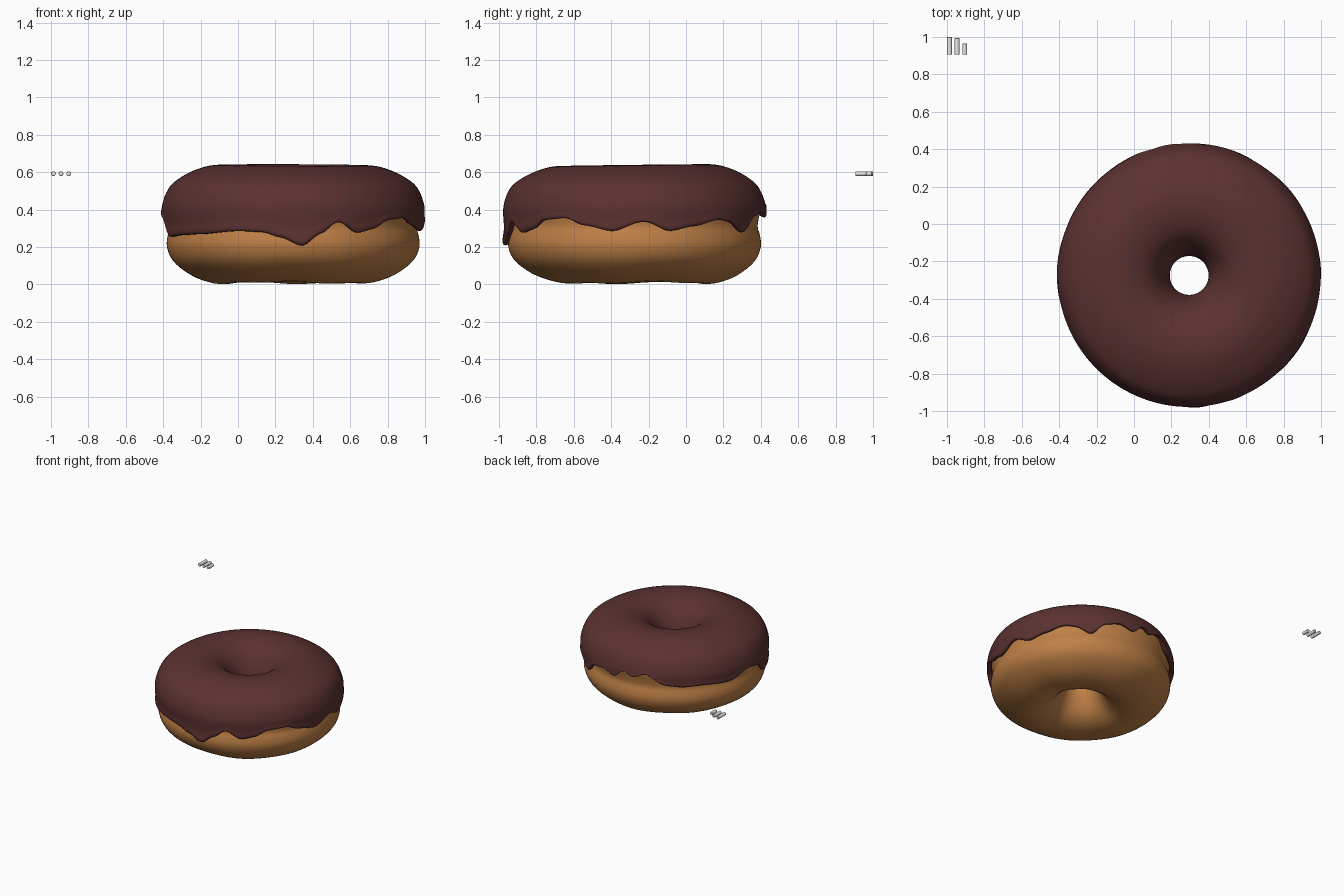
import bpy, math
from mathutils import Vector

if "Cube" in bpy.data.objects:
    bpy.data.objects.remove(bpy.data.objects["Cube"])

CX, CY, N = 0.295, -0.275, 160


def material(name, col):
    m = bpy.data.materials.new(name)
    m.diffuse_color = (*col, 1)
    m.use_nodes = True
    m.node_tree.nodes["Principled BSDF"].inputs["Base Color"].default_value = m.diffuse_color
    return m


dough_mat = material("golden dough", (0.52, 0.215, 0.062))
icing_mat = material("chocolate icing", (0.105, 0.031, 0.031))
grey_mat = material("light grey", (0.8, 0.8, 0.8))


def catmull(pts, steps, closed):
    """Smooth curve through the points."""
    n, out = len(pts), []
    get = (lambda i: Vector(pts[i % n])) if closed else (lambda i: Vector(pts[max(0, min(n - 1, i))]))
    for i in range(n if closed else n - 1):
        a, b, c, d = (get(i + k) for k in (-1, 0, 1, 2))
        for s in range(steps):
            t = s / steps
            out.append(0.5 * (2 * b + (c - a) * t + (2 * a - 5 * b + 4 * c - d) * t * t
                              + (3 * b - a - 3 * c + d) * t ** 3))
    if not closed:
        out.append(get(n - 1))
    return out


def sweep(name, profile_at, closed, mat):
    """Revolve a profile that may change with the angle."""
    verts, faces = [], []
    for i in range(N):
        a = 2 * math.pi * i / N
        prof = profile_at(a)
        rows = len(prof)
        verts += [(CX + r * math.cos(a), CY + r * math.sin(a), z) for r, z in prof]
    for i in range(N):
        j = (i + 1) % N
        for k in range(rows if closed else rows - 1):
            l = (k + 1) % rows
            faces.append((i * rows + k, j * rows + k, j * rows + l, i * rows + l))
    me = bpy.data.meshes.new(name)
    me.from_pydata(verts, [], faces)
    me.materials.append(mat)
    for p in me.polygons:
        p.use_smooth = True
    ob = bpy.data.objects.new(name, me)
    bpy.context.collection.objects.link(ob)
    return ob


# Dough ring with a soft waist and slightly uneven underside
dough_pts = [(.395, .009), (.495, .03), (.575, .07), (.645, .13), (.675, .2), (.671, .26),
             (.658, .31), (.667, .37), (.677, .42), (.66, .48), (.62, .53), (.535, .58),
             (.42, .61), (.3, .6), (.21, .55), (.15, .46), (.12, .35), (.118, .27),
             (.14, .18), (.2, .08), (.29, .025)]
dough_curve = catmull(dough_pts, 3, True)


def dough_profile(a):
    lump = 0.005 * math.sin(3 * a + 0.6) + 0.003 * math.sin(7 * a)
    return [(p.x, p.y + lump * max(0, 1 - p.y / 0.2)) for p in dough_curve]


sweep("dough_ring", dough_profile, True, dough_mat)

# Icing: lower edge height by angle in degrees (drips and gaps)
edge = [(4, .33), (16, .28), (27, .305), (40, .34), (46, .33), (57, .27), (66, .36), (76, .385),
        (85, .35), (92, .42), (98, .385), (107, .425), (119, .345), (130, .33), (141, .335),
        (161, .32), (176, .375), (187, .35), (198, .25), (211, .26), (224, .265), (245, .28),
        (256, .275), (264, .25), (274, .205), (283, .27), (290, .33), (300, .27), (308, .29),
        (317, .34), (328, .35), (337, .31), (350, .28)]


def edge_z(a):
    d = math.degrees(a)
    if d < edge[0][0]:
        d += 360
    ring = edge + [(edge[0][0] + 360, edge[0][1])]
    for (a0, z0), (a1, z1) in zip(ring, ring[1:]):
        if a0 <= d <= a1:
            t = (d - a0) / (a1 - a0)
            return z0 + (z1 - z0) * t * t * (3 - 2 * t)


top_curve = catmull([(.105, .36), (.128, .46), (.2, .57), (.3, .625), (.425, .637),
                     (.545, .602), (.645, .54), (.684, .48)], 4, False)
side = catmull([(.684, .48), (.702, .42), (.703, .37), (.698, .31), (.699, .26), (.711, .2)], 6, False)


def side_r(z):
    for p, q in zip(side, side[1:]):
        if q.y <= z <= p.y:
            return p.x + (q.x - p.x) * (p.y - z) / (p.y - q.y)
    return side[-1].x


def icing_profile(a):
    zi = 0.29 + 0.025 * math.sin(3 * a + 1) + 0.015 * math.sin(5 * a)
    prof = [(.105, zi), (.103, (zi + .36) / 2)]
    lift = 0.005 * math.sin(a - 0.3)
    prof += [(p.x, p.y + lift * min(1, max(0, (p.y - .5) / .1))) for p in top_curve]
    e = edge_z(a)
    for k in range(1, 9):
        z = .48 + (e - .48) * k / 8
        prof.append((side_r(z) + (0.006 if k == 7 else 0), z))
    return prof


icing = sweep("icing", icing_profile, False, icing_mat)
icing.data.flip_normals()
# make sure the outer side faces away from the dough before thickening
if max(icing.data.polygons, key=lambda p: p.center.z).normal.z < 0:
    icing.data.flip_normals()
sol = icing.modifiers.new("thickness", "SOLIDIFY")
sol.thickness = 0.035
sol.offset = -1
sub = icing.modifiers.new("smooth", "SUBSURF")
sub.levels = sub.render_levels = 1

# Three loose sprinkles of different lengths
for name, x, y1 in (("sprinkle_long", -.987, 1.0), ("sprinkle_medium", -.946, .994),
                    ("sprinkle_short", -.905, .965)):
    y0 = .905
    bpy.ops.mesh.primitive_cylinder_add(vertices=24, radius=.0128, depth=y1 - y0,
                                        location=(x, (y0 + y1) / 2, .592),
                                        rotation=(math.pi / 2, 0, 0))
    ob = bpy.context.object
    ob.name = name
    ob.data.materials.append(grey_mat)
    bev = ob.modifiers.new("round_ends", "BEVEL")
    bev.width, bev.segments = .003, 2
    bpy.ops.object.shade_smooth_by_angle()
